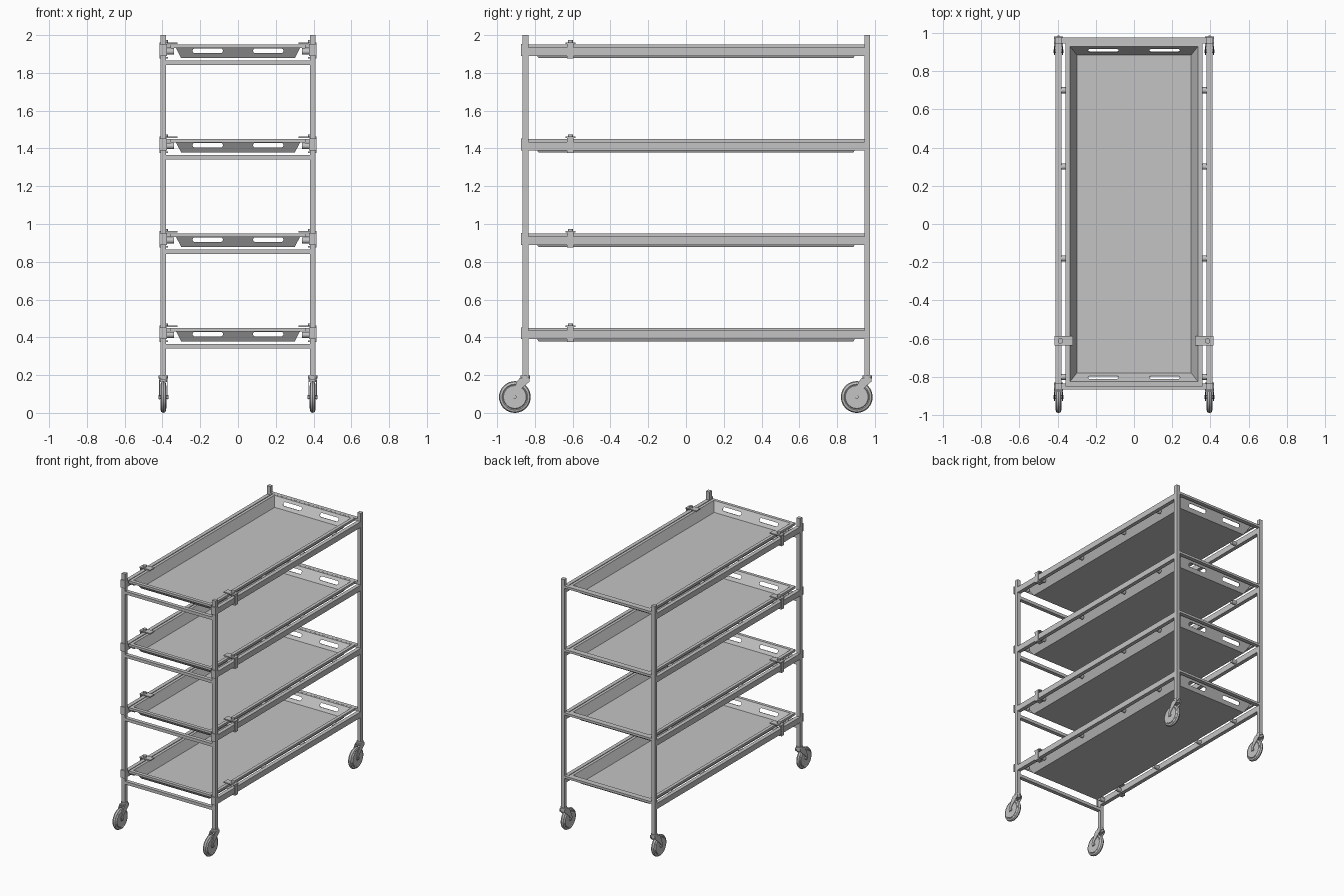
import bpy, bmesh
from math import sin, cos, pi
from mathutils import Matrix, Vector

cube = bpy.data.objects.get("Cube")
if cube:
    bpy.data.objects.remove(cube, do_unlink=True)

steel = bpy.data.materials.new("light_grey_steel")
steel.use_nodes = True
GREY = (0.55, 0.55, 0.55, 1)
steel.diffuse_color = GREY
steel.node_tree.nodes["Principled BSDF"].inputs["Base Color"].default_value = GREY


def finish(name, bm, smooth=False):
    bmesh.ops.recalc_face_normals(bm, faces=bm.faces)
    me = bpy.data.meshes.new(name)
    bm.to_mesh(me)
    bm.free()
    me.materials.append(steel)
    ob = bpy.data.objects.new(name, me)
    bpy.context.scene.collection.objects.link(ob)
    if smooth:
        bpy.ops.object.select_all(action='DESELECT')
        ob.select_set(True)
        bpy.context.view_layer.objects.active = ob
        bpy.ops.object.shade_smooth_by_angle(angle=0.6)
    return ob


def box(bm, x0, x1, y0, y1, z0, z1):
    size = Matrix.Diagonal((abs(x1 - x0), y1 - y0, z1 - z0, 1))
    mid = Matrix.Translation(((x0 + x1) / 2, (y0 + y1) / 2, (z0 + z1) / 2))
    bmesh.ops.create_cube(bm, size=1, matrix=mid @ size)


def cylinder(bm, centre, radius, depth, axis='Z', sides=20):
    turn = Matrix.Rotation(pi / 2, 4, 'Y') if axis == 'X' else Matrix()
    bmesh.ops.create_cone(bm, cap_ends=True, segments=sides, radius1=radius,
                          radius2=radius, depth=depth,
                          matrix=Matrix.Translation(centre) @ turn)


def prism(bm, points, axis, start, length):
    """Extrude a flat outline along x (axis 0) or y (axis 1)."""
    def place(p):
        return (start, *p) if axis == 0 else (p[0], start, p[1])
    face = bm.faces.new([bm.verts.new(place(p)) for p in points])
    out = bmesh.ops.extrude_face_region(bm, geom=[face])
    step = Vector((length, 0, 0) if axis == 0 else (0, length, 0))
    bmesh.ops.translate(bm, vec=step,
                        verts=[v for v in out["geom"] if isinstance(v, bmesh.types.BMVert)])


POST_X, FRONT_Y, BACK_Y, HALF = 0.395, -0.85, 0.96, 0.015
SIDES = (("left", 1), ("right", -1))
ENDS = (("front", FRONT_Y), ("back", BACK_Y))
TIERS = [0.45 + 0.5 * i for i in range(4)]


# Tray pan, built with its rim top at z = 0
def tray_pan():
    bm = bmesh.new()
    rings = []
    for x, y0, y1, z in ((0.30, -0.78, 0.885, -0.07), (0.335, -0.825, 0.93, -0.002),
                         (0.358, -0.85, 0.95, -0.002), (0.358, -0.85, 0.95, -0.018)):
        rings.append([bm.verts.new(p) for p in
                      ((-x, y0, z), (x, y0, z), (x, y1, z), (-x, y1, z))])
    bm.faces.new(rings[0])
    for a, b in zip(rings, rings[1:]):
        for i in range(4):
            j = (i + 1) % 4
            bm.faces.new((a[i], a[j], b[j], b[i]))
    tray = finish("tray", bm)

    # Hand slots through both end walls
    bm = bmesh.new()
    r = 0.0125
    for cx in (-0.16, 0.16):
        outline = []
        for k in range(16):
            a = pi * (k if k < 8 else k - 1 + 8 / 7) / 7 if k < 8 else pi + pi * (k - 8) / 7
            shift = 0.068 if k < 8 else -0.068
            outline.append((cx + shift + r * sin(a), -0.033 + r * cos(a)))
        prism(bm, outline, 1, -1, 2)
    cutter = finish("slot_cutter", bm)
    cutter.hide_render = True

    thick = tray.modifiers.new("thickness", 'SOLIDIFY')
    thick.thickness, thick.offset = 0.004, 0
    cut = tray.modifiers.new("slots", 'BOOLEAN')
    cut.operation, cut.object, cut.solver = 'DIFFERENCE', cutter, 'EXACT'
    bpy.context.view_layer.update()
    done = bpy.data.meshes.new_from_object(tray.evaluated_get(bpy.context.evaluated_depsgraph_get()))
    done.name = "tray"
    for ob in (tray, cutter):
        bpy.data.objects.remove(ob, do_unlink=True)
    return done


pan = tray_pan()

# Four tiers: tray, rails, cross bars, pegs and clips
for n, top in enumerate(TIERS, 1):
    tray = bpy.data.objects.new(f"tray_{n}", pan)
    tray.location.z = top
    bpy.context.scene.collection.objects.link(tray)

    bm = bmesh.new()
    box(bm, -POST_X, POST_X, BACK_Y - HALF, BACK_Y + HALF, top - 0.018, top)
    finish(f"back_bar_{n}", bm)
    bm = bmesh.new()
    box(bm, -POST_X, POST_X, FRONT_Y - HALF, FRONT_Y + HALF, top - 0.108, top - 0.084)
    finish(f"front_bar_{n}", bm)

    for side, s in SIDES:
        bm = bmesh.new()
        box(bm, s * 0.38, s * 0.41, FRONT_Y, BACK_Y, top - 0.06, top - 0.015)
        finish(f"{side}_rail_{n}", bm)

        bm = bmesh.new()
        for y in (-0.8, -0.61, -0.18, 0.3, 0.7):
            cylinder(bm, (s * 0.362, y, top - 0.037), 0.016, 0.045, 'X', 16)
        box(bm, s * 0.34, s * 0.356, FRONT_Y, BACK_Y - HALF, top - 0.02, top - 0.004)
        finish(f"{side}_tray_runner_{n}", bm, True)

        # Clip over the rail, and end stop on the post
        bm = bmesh.new()
        box(bm, s * 0.32, s * 0.415, -0.637, -0.586, top + 0.004, top + 0.012)
        box(bm, s * 0.408, s * 0.416, -0.63, -0.596, top - 0.075, top + 0.006)
        box(bm, s * 0.37, s * 0.412, -0.63, -0.596, top - 0.075, top - 0.066)
        cylinder(bm, (s * 0.385, -0.612, top + 0.016), 0.014, 0.016)
        finish(f"{side}_clip_{n}", bm, True)
        bm = bmesh.new()
        box(bm, s * 0.375, s * 0.415, -0.873, -0.864, top - 0.06, top + 0.002)
        finish(f"{side}_stop_{n}", bm)

# Corner posts and trailing casters
for side, s in SIDES:
    for end, y in ENDS:
        x = s * POST_X
        bm = bmesh.new()
        box(bm, x - HALF, x + HALF, y - HALF, y + HALF, 0.19, 2.0)
        finish(f"{end}_{side}_post", bm)

        hub_y, hub_z, radius = y - 0.056, 0.084, 0.084
        bm = bmesh.new()
        cylinder(bm, (x, y, 0.19), 0.025, 0.014)
        cylinder(bm, (x, y, 0.174), 0.021, 0.022)
        for t in (-1, 1):
            prism(bm, [(y - 0.045, 0.165), (y - 0.03, 0.185), (y + 0.021, 0.185),
                       (y + 0.021, 0.165), (hub_y + 0.018, hub_z + 0.03),
                       (hub_y - 0.012, hub_z - 0.012), (hub_y - 0.02, hub_z + 0.012)],
                  0, x + t * 0.021 - 0.002, 0.004)
        box(bm, x - 0.021, x + 0.021, y - 0.03, y + 0.021, 0.174, 0.185)
        cylinder(bm, (x, hub_y, hub_z), 0.01, 0.052, 'X', 12)
        finish(f"{end}_{side}_caster_fork", bm, True)

        # Wheel: tread profile spun about the axle
        bm = bmesh.new()
        profile = [(-0.016, 0), (-0.016, 0.06), (-0.012, 0.063), (-0.015, 0.068), (-0.011, 0.079),
                   (0, radius), (0.011, 0.079), (0.015, 0.068), (0.012, 0.063), (0.016, 0.06), (0.016, 0)]
        verts = [bm.verts.new((x + a, hub_y, hub_z + r)) for a, r in profile]
        edges = [bm.edges.new(pair) for pair in zip(verts, verts[1:])]
        bmesh.ops.spin(bm, geom=verts + edges, cent=(x, hub_y, hub_z), axis=(1, 0, 0),
                       angle=2 * pi, steps=36, use_merge=True)
        bmesh.ops.remove_doubles(bm, verts=bm.verts, dist=0.0001)
        finish(f"{end}_{side}_caster_wheel", bm, True)
